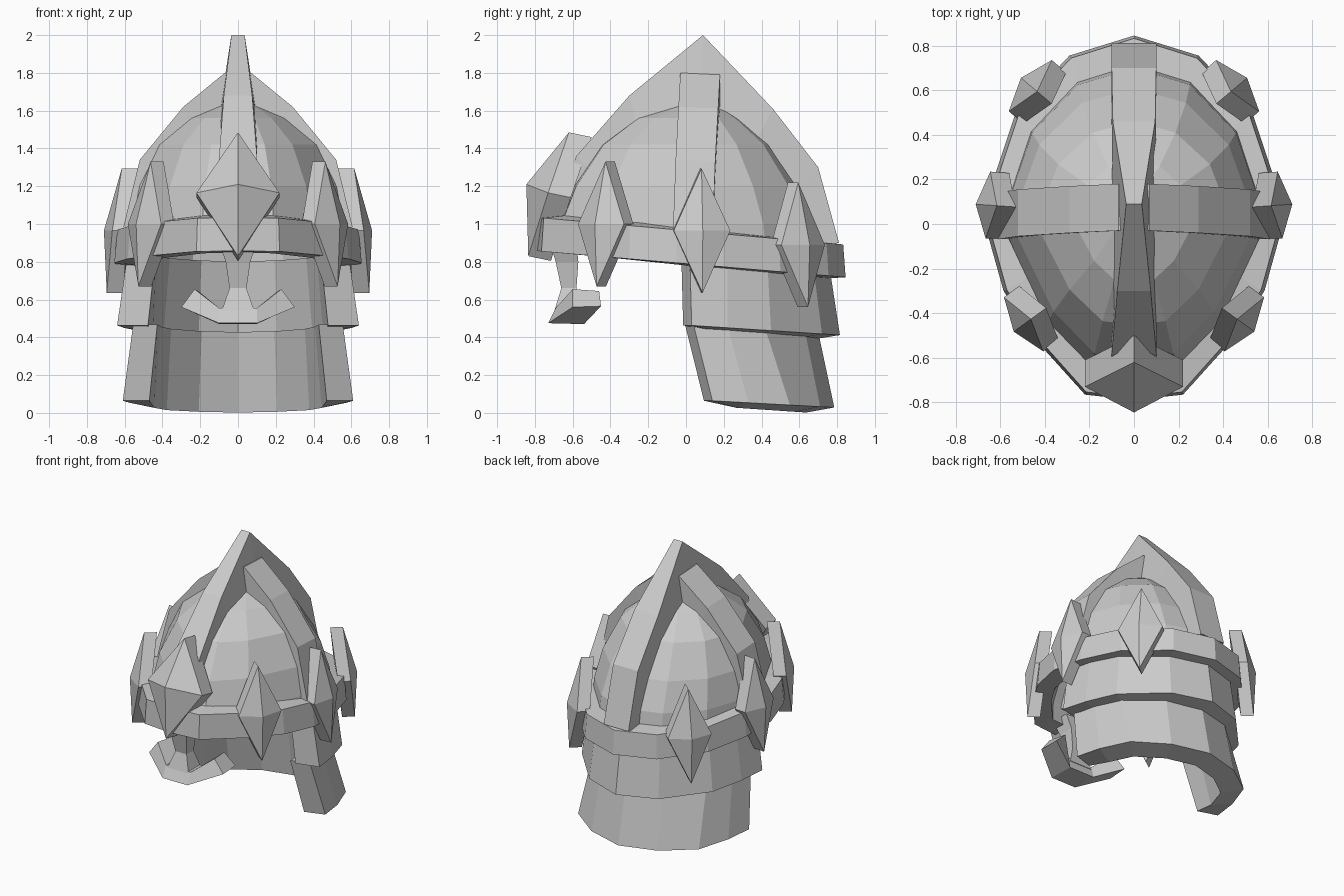
import bpy, bmesh, math
from mathutils import Vector

if "Cube" in bpy.data.objects:
    bpy.data.objects.remove(bpy.data.objects["Cube"])


def make(name, verts, faces):
    me = bpy.data.meshes.new(name)
    bm = bmesh.new()
    vs = [bm.verts.new(v) for v in verts]
    for f in faces:
        bm.faces.new([vs[i] for i in f])
    bmesh.ops.recalc_face_normals(bm, faces=bm.faces)
    bm.to_mesh(me)
    bm.free()
    ob = bpy.data.objects.new(name, me)
    bpy.context.collection.objects.link(ob)
    return ob


def loft(name, sections, loop=False):
    """Skin closed cross-sections; cap the ends unless the path loops."""
    n, m = len(sections[0]), len(sections)
    verts = [p for s in sections for p in s]
    faces = []
    for i in range(m if loop else m - 1):
        a, b = i * n, (i + 1) % m * n
        for j in range(n):
            k = (j + 1) % n
            faces.append((a + j, a + k, b + k, b + j))
    if not loop:
        faces += [tuple(range(n)), tuple(range((m - 1) * n, m * n))]
    return make(name, verts, faces)


def flip(section):
    return [(-x, y, z) for x, y, z in section]


def diamond(name, corners, back, apex):
    """Extruded four-cornered plate with a raised point on the front."""
    verts = corners + [c + back for c in corners] + [apex]
    faces = [(7, 6, 5, 4)]
    for i in range(4):
        j = (i + 1) % 4
        faces += [(i, j, j + 4, i + 4), (i, j, 8)]
    return make(name, verts, faces)


# Egg-shaped plan shared by the brow band and the dome
half = [(.22, -.765), (.45, -.51), (.585, -.3), (.655, -.05), (.63, .2), (.53, .5), (.29, .755)]
plan = [(0, -.79)] + half + [(0, .845)] + [(-x, y) for x, y in reversed(half)]

# Dome shell: rings of (z, half width, front y, back y)
rings = [(0.86, .575, -.70, .72), (1.0, .565, -.68, .70), (1.2, .525, -.60, .61),
         (1.42, .42, -.45, .46), (1.56, .26, -.26, .29), (1.635, .11, -.05, .17)]
egg = [(x / .655, (y + .79) / 1.635) for x, y in plan if abs(x) != .585]
N = len(egg)
verts, faces = [], []
for z, rx, y0, y1 in rings:
    verts += [(u * rx, y0 + v * (y1 - y0), z) for u, v in egg]
for r in range(len(rings) - 1):
    for i in range(N):
        j = (i + 1) % N
        faces.append((r * N + i, r * N + j, r * N + N + j, r * N + N + i))
faces.append(tuple(range((len(rings) - 1) * N, len(rings) * N)))
dome = make("dome", verts, faces)
mod = dome.modifiers.new("thickness", 'SOLIDIFY')
mod.thickness = 0.04

# Sloping brow band, its top edge rising inward to meet the dome
sections = []
for x, y in plan:
    top, bot = .965 - .087 * y, .79 - .085 * y
    xi, yi = x * .82, .02 + (y - .02) * .82
    sections.append([(x * .975, y * .985, top), (x, y, bot),
                     (xi, yi, bot - .01), (xi, yi, top + .015)])
loft("brow_band", sections, loop=True)


# Neck guard tiers: half outlines at top and bottom, ends first, back last
def neck_tier(name, top, bottom, zt, zb, drop, inner):
    secs = []
    for i, ((xt, yt), (xb, yb)) in enumerate(zip(top, bottom)):
        fwd = .045 if i == 0 else 0
        secs.append([(xt, yt, zt(yt)), (xb, yb, zb(yb)),
                     (xb * inner, yb - .19 * yb * (i > 0) - fwd, zb(yb) - drop * (i > 0)),
                     (xt * inner, yt - .19 * yt * (i > 0) - fwd, zt(yt))])
    loft(name, secs + [flip(s) for s in reversed(secs[:-1])])


neck_tier("upper_neck_guard",
          [(.585, .02), (.56, .22), (.485, .43), (.26, .67), (0, .755)],
          [(.64, .03), (.605, .22), (.53, .45), (.28, .72), (0, .815)],
          lambda y: .84 - .05 * y, lambda y: .465 - .065 * y, .025, .745)
neck_tier("lower_neck_guard",
          [(.555, .04), (.53, .22), (.46, .42), (.25, .63), (0, .70)],
          [(.61, .14), (.575, .33), (.49, .55), (.27, .71), (0, .785)],
          lambda y: .47 - .06 * y, lambda y: .072 - .055 * y, .027, .77)

# Front-to-back crest: (outer y, outer z, half width, inner y, inner z)
crest = [(-.74, .98, .1, -.58, .95), (-.58, 1.36, .1, -.48, 1.25),
         (-.3, 1.68, .075, -.25, 1.48), (.09, 2.0, .035, .08, 1.58),
         (.46, 1.61, .095, .36, 1.42), (.7, 1.3, .1, .54, 1.15), (.81, .90, .1, .66, .88)]
loft("long_crest", [[(-w, y, z), (w, y, z), (.1, yi, zi), (-.1, yi, zi)]
                    for y, z, w, yi, zi in crest])

# Side-to-side crest: (outer x, z, inner x, z, front y)
cross = [(.62, .93, .52, .93, -.07), (.52, 1.34, .43, 1.25, -.055),
         (.29, 1.62, .24, 1.48, -.04), (.07, 1.8, .05, 1.58, -.03)]
arm = [[(x, y, z), (x, y + .21, z - .01), (xi, y + .21, zi), (xi, y, zi)]
       for x, z, xi, zi, y in cross]
loft("cross_crest", arm + [flip(s) for s in reversed(arm)])

# Diamond studs on the band, three per side
for label, x, y, z, ang in (("front", .495, -.45, 1.0, -36),
                            ("middle", .655, .085, .965, 4),
                            ("back", .465, .62, .89, 40)):
    for side, s in (("right", 1), ("left", -1)):
        a = math.radians(ang)
        out = Vector((s * math.cos(a), math.sin(a), 0))
        tan = Vector((-s * math.sin(a), math.cos(a), 0))
        up = Vector((0, 0, 1))
        c = Vector((s * x, y, z))
        corners = [c + up * .33 - out * .04, c + tan * .15,
                   c - up * .33 + out * .04, c - tan * .15]
        diamond(f"{label}_stud_{side}", corners, out * -.085, c + out * .055)

# Large brow gem
diamond("brow_gem",
        [Vector((0, -.62, 1.485)), Vector((.22, -.73, 1.165)),
         Vector((0, -.835, .83)), Vector((-.22, -.73, 1.165))],
        Vector((0, .12, -.025)), Vector((0, -.845, 1.21)))

# Nose guard stem
loft("nose_guard", [[(-w, y0, z), (w, y0, z), (w, y1, z), (-w, y1, z)]
                    for z, w, y0, y1 in ((.9, .1, -.72, -.58), (.8, .065, -.69, -.57),
                                         (.66, .045, -.66, -.58), (.53, .09, -.70, -.55))])

# Swept-back lip guard below the nose
lip = [[(.1, -.73, .475), (.1, -.69, .555), (.1, -.56, .555), (.1, -.54, .47)],
       [(.3, -.60, .56), (.23, -.60, .655), (.21, -.46, .645), (.295, -.45, .565)]]
loft("lip_guard", [lip[1], lip[0], flip(lip[0]), flip(lip[1])])
